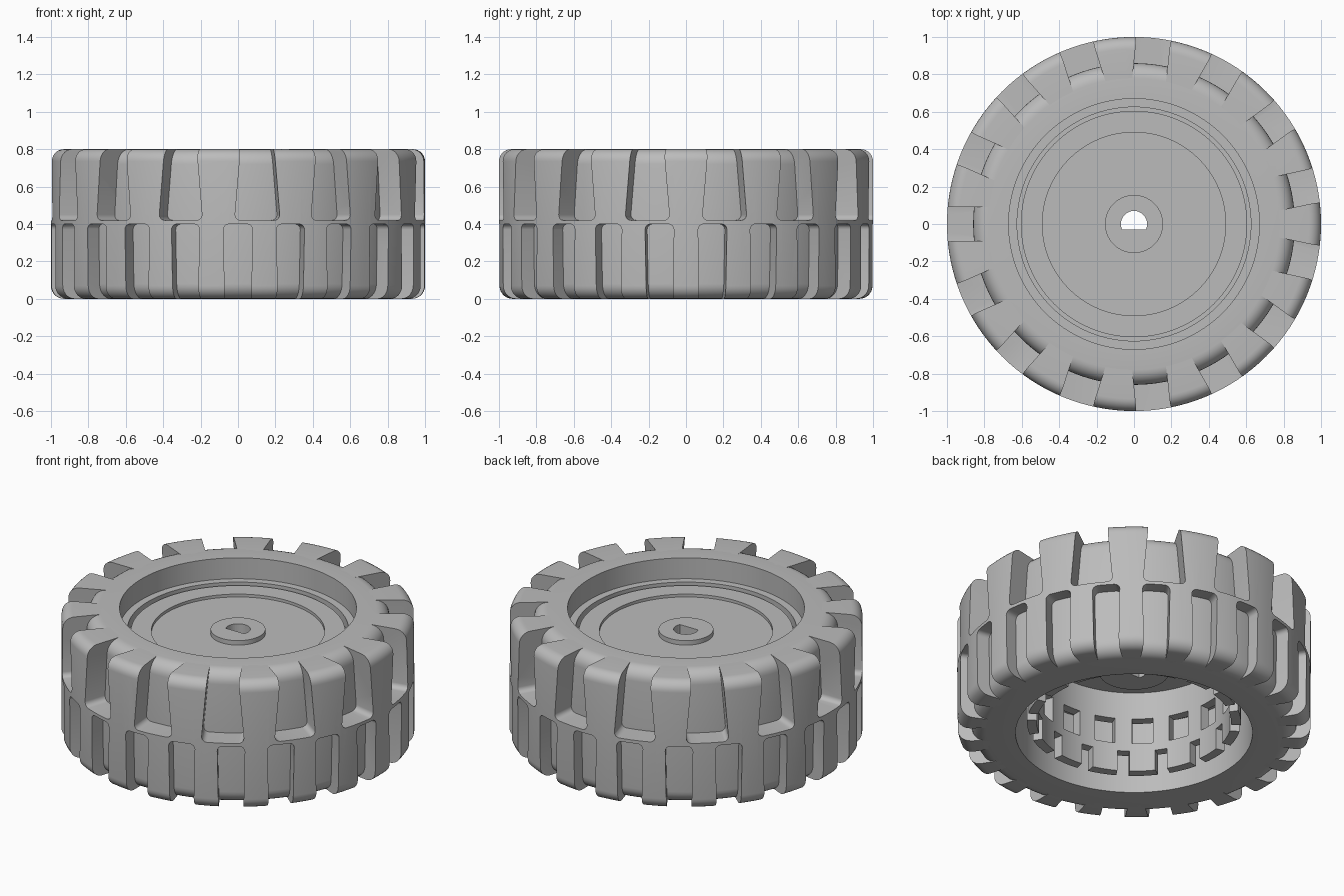
import bpy
import bmesh
from math import sin, cos, pi, radians
from mathutils import Matrix, Vector

default = bpy.data.objects.get("Cube")
if default:
    bpy.data.objects.remove(default, do_unlink=True)

grey = bpy.data.materials.new("mid grey")
grey.use_nodes = True
colour = (0.5, 0.5, 0.5, 1)
grey.diffuse_color = colour
grey.node_tree.nodes["Principled BSDF"].inputs["Base Color"].default_value = colour


def add_object(name, bm):
    bmesh.ops.recalc_face_normals(bm, faces=bm.faces)
    mesh = bpy.data.meshes.new(name)
    bm.to_mesh(mesh)
    bm.free()
    mesh.materials.append(grey)
    obj = bpy.data.objects.new(name, mesh)
    bpy.context.collection.objects.link(obj)
    return obj


def arc(cx, cz, r, start, end, steps=7):
    """Points along an arc, angles in degrees."""
    angles = [radians(start + (end - start) * i / steps) for i in range(steps + 1)]
    return [(cx + r * cos(a), cz + r * sin(a)) for a in angles]


def lathe(name, profile, segments=128):
    """Closed (radius, height) profile turned around the z axis."""
    bm = bmesh.new()
    rings = []
    for i in range(segments):
        a = 2 * pi * i / segments
        rings.append([bm.verts.new((r * cos(a), r * sin(a), z)) for r, z in profile])
    n = len(profile)
    for i in range(segments):
        one, two = rings[i], rings[(i + 1) % segments]
        for j in range(n):
            k = (j + 1) % n
            bm.faces.new((one[j], two[j], two[k], one[k]))
    return add_object(name, bm)


def prism(bm, outline, matrix, start, end):
    """Extrude a (sideways, up) outline along local x."""
    ends = [[bm.verts.new(matrix @ Vector((x, u, v))) for u, v in outline]
            for x in (start, end)]
    bm.faces.new(ends[0])
    bm.faces.new(ends[1][::-1])
    n = len(outline)
    for i in range(n):
        j = (i + 1) % n
        bm.faces.new((ends[0][i], ends[0][j], ends[1][j], ends[1][i]))


def radial_cutter(name, outline, count, offset, start, end):
    bm = bmesh.new()
    for i in range(count):
        turn = Matrix.Rotation(radians(offset) + 2 * pi * i / count, 4, 'Z')
        prism(bm, outline, turn, start, end)
    cutter = add_object(name, bm)
    cutter.hide_render = True
    return cutter


def cut(obj, cutters):
    bpy.ops.object.select_all(action='DESELECT')
    bpy.context.view_layer.objects.active = obj
    obj.select_set(True)
    for cutter in cutters:
        mod = obj.modifiers.new("cut", 'BOOLEAN')
        mod.operation = 'DIFFERENCE'
        mod.solver = 'EXACT'
        mod.object = cutter
        bpy.ops.object.modifier_apply(modifier=mod.name)
        bpy.data.objects.remove(cutter, do_unlink=True)


def box(half, low, high):
    return [(-half, low), (half, low), (half, high), (-half, high)]


def notch(wide, narrow, closed, opened):
    """Tapered slot outline with rounded corners at the closed end."""
    r = 0.03
    up = 1 if opened > closed else -1
    corner = arc(wide - r, closed + up * r, r, -90 * up, 0, 4)
    right = corner + [(narrow, opened)]
    return right + [(-u, v) for u, v in reversed(right)]


# Tyre carcass: deep upper wall, shallower lower wall, stepped bore
carcass = [(0.67, 0.8)]
carcass += arc(0.78, 0.72, 0.08, 90, 0)
carcass += [(0.86, 0.41), (0.92, 0.41)]
carcass += arc(0.84, 0.08, 0.08, 0, -90)
carcass += [(0.67, 0), (0.67, 0.45), (0.625, 0.45), (0.625, 0.67), (0.67, 0.67)]
tyre_body = lathe("tyre_body", carcass)

# Tread ring, cut into large upper lugs and small lower lugs
tread = [(0.77, 0.8)]
tread += arc(0.935, 0.735, 0.065, 90, 0)
tread += arc(0.93, 0.07, 0.07, 0, -90)
tread += [(0.82, 0), (0.82, 0.41), (0.77, 0.41)]
tyre_tread = lathe("tyre_tread", tread)
cut(tyre_tread, [
    radial_cutter("upper_notches", notch(0.12, 0.088, 0.42, 0.83), 15, 180, 0.7, 1.1),
    radial_cutter("lower_notches", notch(0.078, 0.07, 0.4, -0.03), 22, -90, 0.7, 1.1),
])

# Wheel hub: dished disc, raised centre, hanging boss and toothed drum
hub = [(0.02, 0.668), (0.155, 0.668), (0.155, 0.64), (0.49, 0.64), (0.49, 0.658),
       (0.605, 0.658), (0.605, 0.61), (0.63, 0.61), (0.63, 0.46), (0.605, 0.46),
       (0.605, 0.07), (0.55, 0.07), (0.55, 0.58), (0.2, 0.58), (0.2, 0.4), (0.02, 0.4)]
wheel_hub = lathe("wheel_hub", hub)

# Axle hole with one flat side
bm = bmesh.new()
upright = Matrix(((0, 1, 0, 0), (0, 0, 1, 0), (1, 0, 0, 0), (0, 0, 0, 1)))
prism(bm, arc(0, 0, 0.07, -25.4, 205.4, 24), upright, 0.3, 0.8)
axle_hole = add_object("axle_hole", bm)
cut(wheel_hub, [
    axle_hole,
    radial_cutter("drum_windows", box(0.06, 0.25, 0.41), 16, 0, 0.5, 0.64),
    radial_cutter("drum_gaps", box(0.035, 0, 0.2), 16, 11.25, 0.5, 0.64),
])

# Smooth curves, crisp edges
bpy.ops.object.select_all(action='DESELECT')
for part in (tyre_body, tyre_tread, wheel_hub):
    part.select_set(True)
    bpy.context.view_layer.objects.active = part
bpy.ops.object.shade_smooth_by_angle(angle=radians(30))
